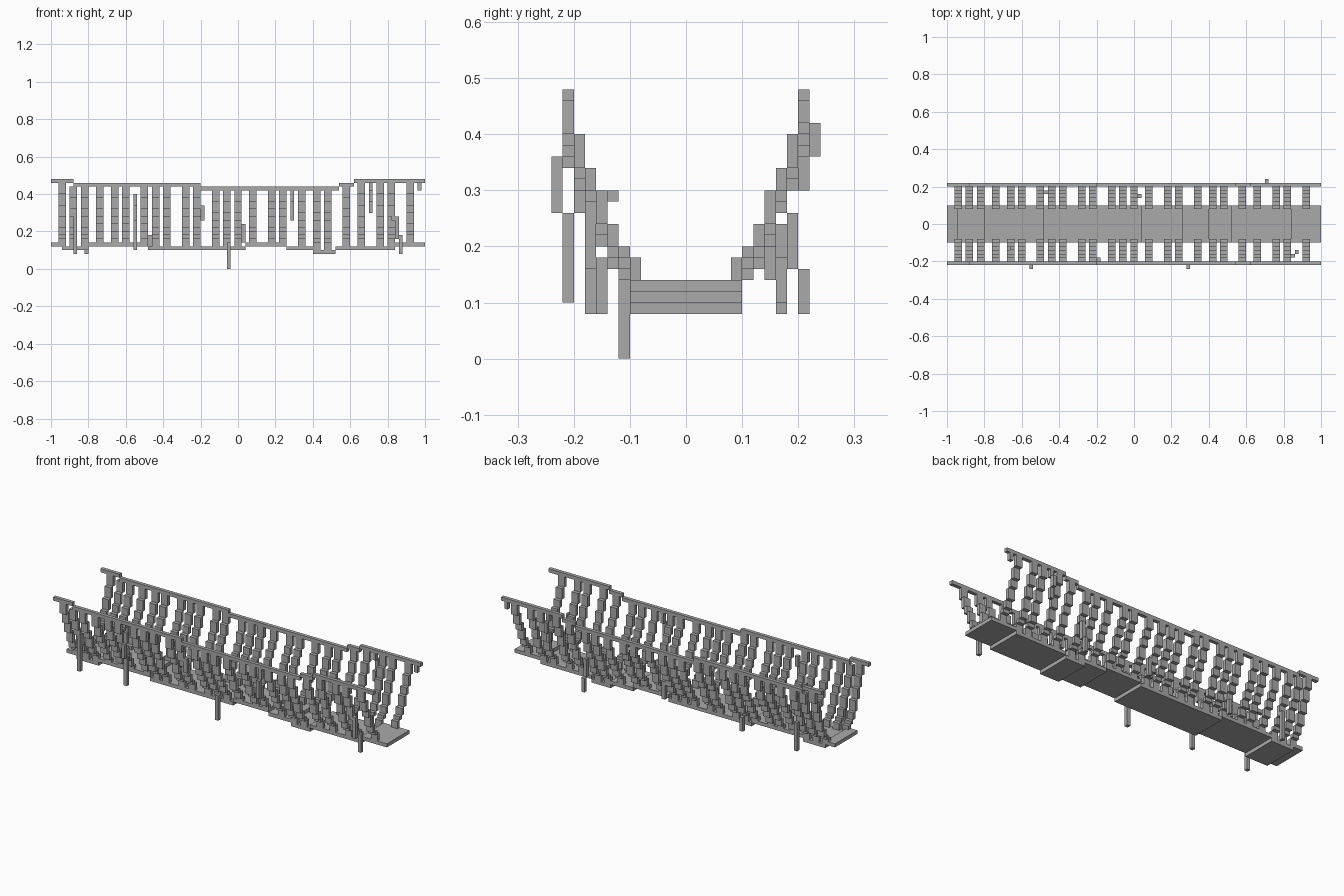
import bpy, bmesh
from mathutils import Matrix, Vector

if "Cube" in bpy.data.objects:
    bpy.data.objects.remove(bpy.data.objects["Cube"])

grey = bpy.data.materials.new("weathered_grey")
grey.diffuse_color = (0.4, 0.4, 0.4, 1)
grey.use_nodes = True
grey.node_tree.nodes["Principled BSDF"].inputs["Base Color"].default_value = grey.diffuse_color
U = 0.02  # thickness of every plank and rope


def make(name, boxes):
    """One object from boxes given as (x0, x1, y0, y1, z0, z1)."""
    bm = bmesh.new()
    for x0, x1, y0, y1, z0, z1 in boxes:
        size = Vector((x1 - x0, y1 - y0, z1 - z0))
        mid = Vector((x0 + x1, y0 + y1, z0 + z1)) / 2
        bmesh.ops.create_cube(bm, size=1, matrix=Matrix.LocRotScale(mid, None, size))
    me = bpy.data.meshes.new(name)
    bm.to_mesh(me)
    bm.free()
    me.materials.append(grey)
    ob = bpy.data.objects.new(name, me)
    bpy.context.collection.objects.link(ob)
    return ob


def mirror_y(ob):
    ob.modifiers.new("other_side", 'MIRROR').use_axis = (False, True, False)


def level(steps, x):
    return next(z for x0, x1, z in steps if x0 <= x < x1)


# Sagging deck: (start, end, underside)
deck = [(-1, -.94, .12), (-.94, -.8, .10), (-.8, -.48, .12), (-.48, .04, .10),
        (.04, .26, .12), (.26, .40, .10), (.40, .52, .08), (.52, .84, .10), (.84, 1, .12)]
make("deck", [(a, b, -.1, .1, z, z + U) for a, b, z in deck])

# Sagging hand rails
rail = [(-1, -.88, .46), (-.88, -.2, .44), (-.2, .54, .42), (.54, .62, .44), (.62, 1, .46)]
mirror_y(make("hand_rail", [(a, b, .2, .22, z, z + U) for a, b, z in rail]))

# Stepped hangers curving out from the deck edge up to the rail
curve = [0, .1, .19, .31, .48, .63, .80, 1]
starts = [-.96, -.90, -.84, -.76, -.68, -.62, -.52, -.46, -.40, -.30, -.24, -.14, -.08,
          -.02, .06, .16, .22, .32, .40, .46, .56, .64, .74, .80, .90]
hangers = []
for x in starts:
    lo, hi = level(deck, x + U) + U, level(rail, x + U)
    zs = [round((lo + f * (hi - lo)) / U) * U for f in curve]
    for i in range(7):
        y = .08 + i * U
        hangers.append((x, x + .04, y, y + U, zs[i], max(zs[i + 1], zs[i] + U)))
mirror_y(make("hangers", hangers))

# Loose vines: (x, y, bottom, top)
vines = [(-.06, -.12, 0, .14), (-.88, -.18, .08, .30), (-.56, -.22, .10, .26),
         (-.56, -.24, .26, .34), (-.56, -.22, .34, .40),
         (.86, -.16, .08, .18), (.84, -.18, .16, .28), (.82, -.18, .26, .28),
         (.28, -.24, .26, .36), (.28, -.22, .36, .42), (-.20, -.20, .26, .34),
         (-.66, -.14, .28, .30), (-.82, .16, .08, .24), (-.48, .16, .10, .18),
         (.48, .20, .08, .16), (.48, .18, .16, .26), (.02, .14, .14, .24),
         (.70, .22, .36, .42), (.70, .20, .30, .36), (.70, .20, .42, .46),
         (.96, .20, .42, .46)]
make("loose_vines", [(x, x + U, y, y + U, a, b) for x, y, a, b in vines])
